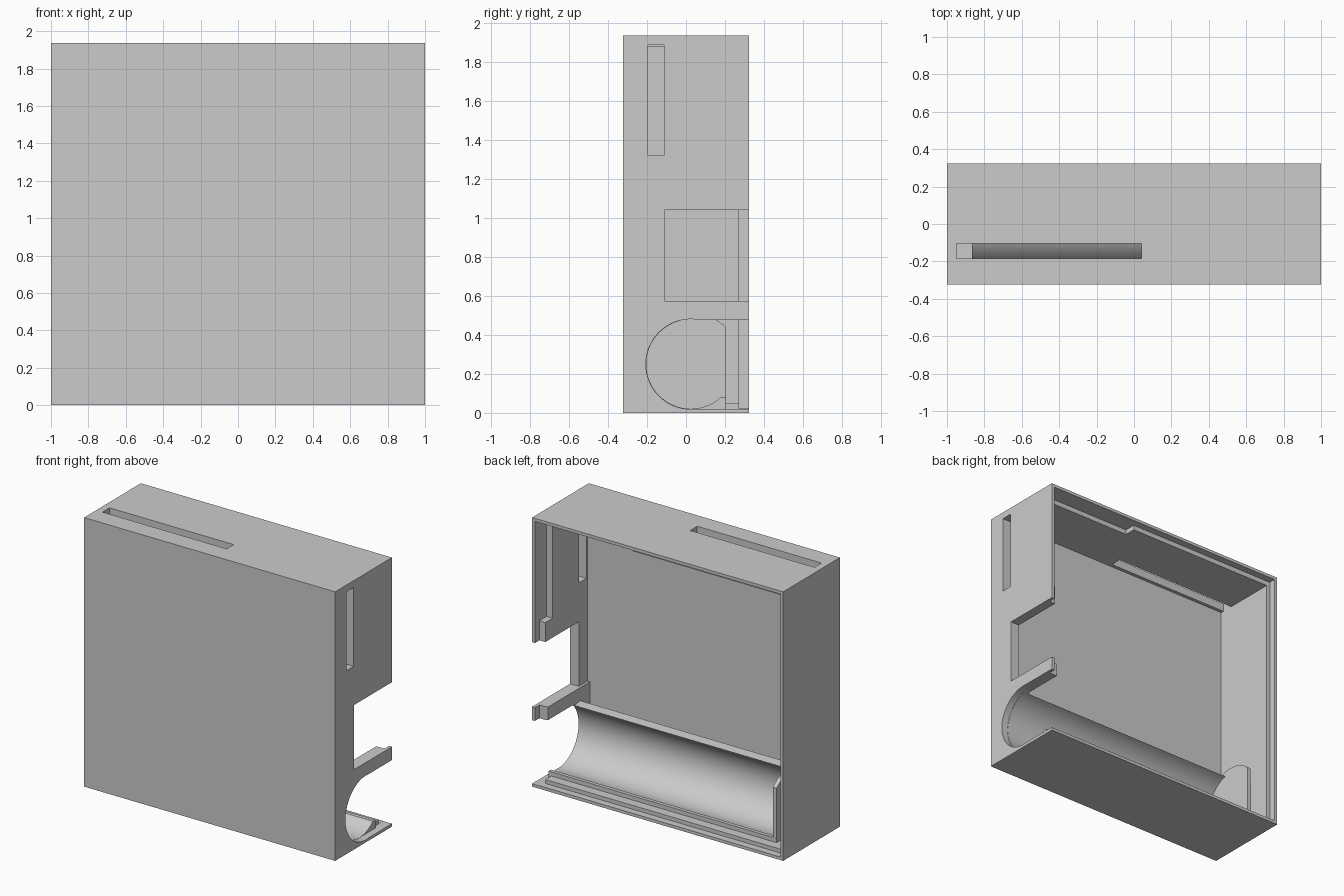
import bpy, bmesh
from math import sin, cos, radians

old = bpy.data.objects.get("Cube")
if old:
    bpy.data.objects.remove(old, do_unlink=True)

grey = bpy.data.materials.new("plain_grey")
grey.use_nodes = True
COLOUR = (0.6, 0.6, 0.6, 1)
grey.diffuse_color = COLOUR
grey.node_tree.nodes["Principled BSDF"].inputs["Base Color"].default_value = COLOUR


def prism(name, profile, x0, x1):
    """Extrude a (y, z) profile along x."""
    bm = bmesh.new()
    face = bm.faces.new([bm.verts.new((x0, y, z)) for y, z in profile])
    grown = bmesh.ops.extrude_face_region(bm, geom=[face])
    moved = [v for v in grown["geom"] if isinstance(v, bmesh.types.BMVert)]
    bmesh.ops.translate(bm, verts=moved, vec=(x1 - x0, 0, 0))
    bmesh.ops.recalc_face_normals(bm, faces=bm.faces)
    mesh = bpy.data.meshes.new(name)
    bm.to_mesh(mesh)
    bm.free()
    mesh.materials.append(grey)
    ob = bpy.data.objects.new(name, mesh)
    bpy.context.collection.objects.link(ob)
    return ob


def block(name, x, y, z):
    profile = [(y[0], z[0]), (y[1], z[0]), (y[1], z[1]), (y[0], z[1])]
    return prism(name, profile, *x)


def arc(radius, start, end, steps=48):
    """Points around the roller axis; angles in degrees."""
    angles = [radians(start + (end - start) * i / steps) for i in range(steps + 1)]
    return [(0.025 + radius * cos(a), 0.25 + radius * sin(a)) for a in angles]


def activate(ob):
    bpy.ops.object.select_all(action='DESELECT')
    ob.select_set(True)
    bpy.context.view_layer.objects.active = ob


def carve(ob, cutter):
    cutter.hide_render = True
    mod = ob.modifiers.new("cut", 'BOOLEAN')
    mod.operation = 'DIFFERENCE'
    mod.solver = 'EXACT'
    mod.object = cutter
    activate(ob)
    bpy.ops.object.modifier_apply(modifier=mod.name)
    bpy.data.objects.remove(cutter, do_unlink=True)


# Housing, open at the back, with a thicker front and slotted side wall
housing = block("housing", (-1, 1), (-0.323, 0.323), (0, 1.937))
cuts = {
    "cavity": ((-0.95, 0.93), (-0.21, 0.5), (0.05, 1.88)),
    "rim_step": ((-0.977, 0.977), (0.272, 0.5), (0.022, 1.915)),
    "corner_recess": ((0.23, 0.977), (0.19, 0.4), (1.18, 1.915)),
    "top_slot": ((-0.95, 0.04), (-0.185, -0.105), (1.8, 2.1)),
    "side_slot": ((0.9, 1.1), (-0.195, -0.113), (1.32, 1.888)),
    "side_notch": ((0.9, 1.1), (-0.11, 0.5), (0.575, 1.04)),
    "roller_opening": ((0.93, 1.1), (0.025, 0.5), (0.021, 0.479)),
}
for name, spans in cuts.items():
    carve(housing, block(name, *spans))
carve(housing, prism("roller_bore", arc(0.231, 0, 360, 72)[:-1], -0.835, 1.1))

# Curved trough shell with a ledge along its back edge
profile = arc(0.229, 104, 312) + [(0.205, 0.08), (0.205, 0.01)] + arc(0.262, 246, 118.5)
trough = prism("trough", profile, -0.865, 0.95)

# Round end plate, cut flat at the back
end_plate = prism("trough_end_plate", arc(0.262, 47, 246) + [(0.205, 0.01)], -0.865, -0.835)

# Stiffening rib on the inside of the slotted wall, above the roller opening
rib_profile = [(0.27, 0.575), (-0.215, 0.575), (-0.215, 0.25)] + arc(0.231, 180, 90) + [(0.27, 0.481)]
rib = prism("side_rib", rib_profile, 0.912, 0.932)

for ob in (housing, trough, end_plate, rib):
    activate(ob)
    bpy.ops.object.shade_smooth_by_angle(angle=radians(30))
